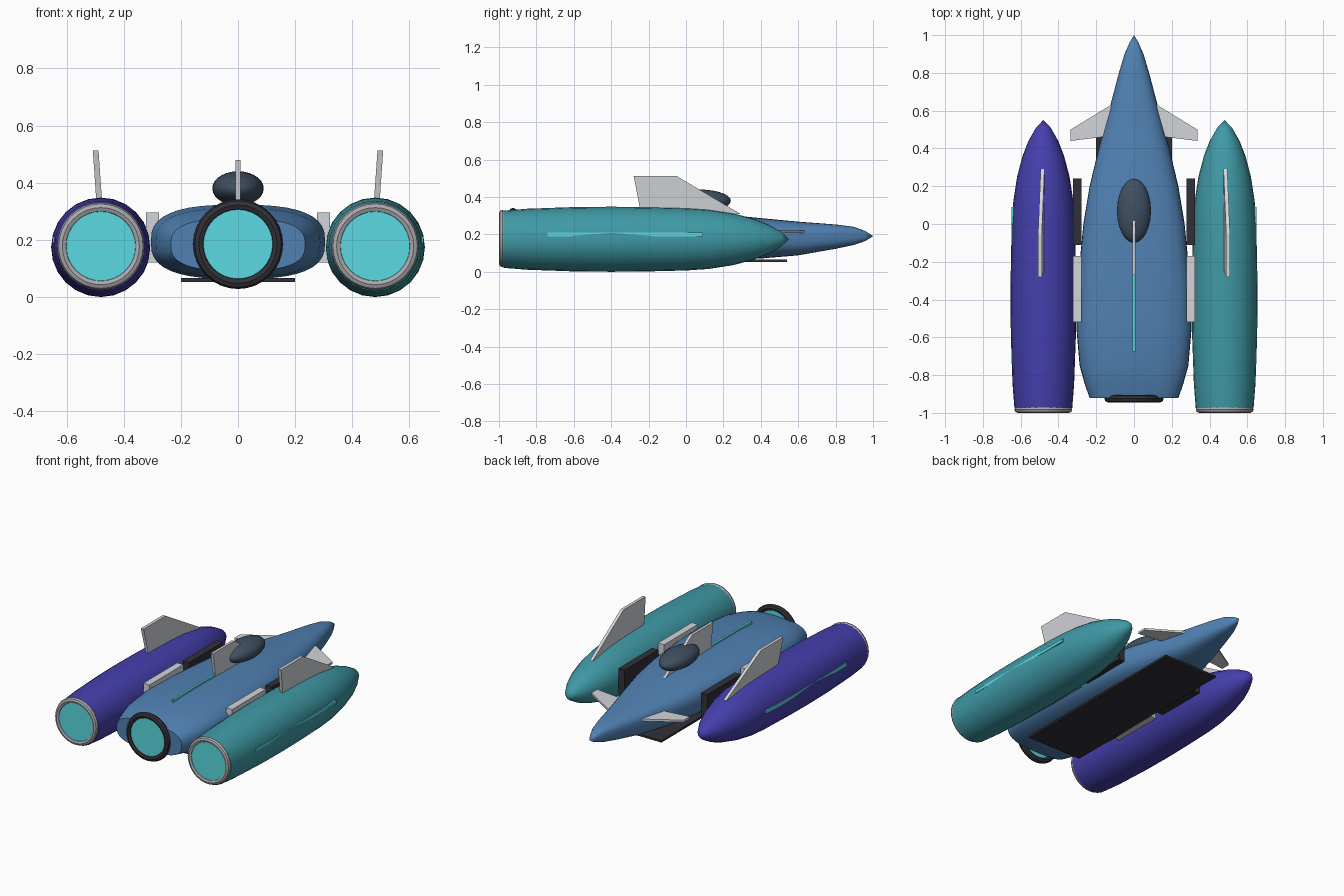
import bpy, math
from mathutils import Matrix

if "Cube" in bpy.data.objects:
    bpy.data.objects.remove(bpy.data.objects["Cube"])


def mat(name, rgb):
    m = bpy.data.materials.new(name)
    m.diffuse_color = (*rgb, 1)
    m.use_nodes = True
    m.node_tree.nodes["Principled BSDF"].inputs["Base Color"].default_value = m.diffuse_color
    return m


BLUE = mat("hull_blue", (0.08, 0.22, 0.45))
VIOLET = mat("pod_violet", (0.06, 0.05, 0.42))
TEAL = mat("pod_teal", (0.05, 0.32, 0.38))
DARK = mat("dark_metal", (0.03, 0.03, 0.04))
GLASS = mat("canopy_glass", (0.05, 0.08, 0.12))
GLOW = mat("cyan_glow", (0.1, 0.7, 0.75))
LIGHT = mat("light_panel", (0.65, 0.66, 0.7))
GREY = mat("ring_grey", (0.4, 0.4, 0.43))


def make(name, verts, faces, material, smooth=None):
    me = bpy.data.meshes.new(name)
    me.from_pydata(verts, [], faces)
    ob = bpy.data.objects.new(name, me)
    bpy.context.collection.objects.link(ob)
    return finish(ob, name, material, smooth)


def finish(ob, name, material, smooth=None):
    ob.name = name
    ob.data.materials.append(material)
    bpy.ops.object.select_all(action='DESELECT')
    ob.select_set(True)
    bpy.context.view_layer.objects.active = ob
    if smooth:
        bpy.ops.object.shade_smooth_by_angle(angle=math.radians(smooth))
    return ob


def loft(name, cx, stations, n, sides, material):
    """Skin of superellipse sections along y: (y, half width, half height, centre z); last is a tip."""
    verts, faces = [], []
    for y, a, b, cz in stations[:-1]:
        for i in range(sides):
            t = 2 * math.pi * i / sides
            c, s = math.cos(t), math.sin(t)
            verts.append((cx + a * math.copysign(abs(c) ** (2 / n), c), y,
                          cz + b * math.copysign(abs(s) ** (2 / n), s)))
    rings = len(stations) - 1
    for r in range(rings - 1):
        for i in range(sides):
            j = (i + 1) % sides
            faces.append((r * sides + j, r * sides + i, (r + 1) * sides + i, (r + 1) * sides + j))
    tip, last = len(verts), (rings - 1) * sides
    verts.append((cx, stations[-1][0], stations[-1][3]))
    faces += [(last + (i + 1) % sides, last + i, tip) for i in range(sides)]
    faces.append(tuple(range(sides)))
    return make(name, verts, faces, material, 40)


def box(name, x0, x1, y0, y1, z0, z1, material):
    return plate(name, [(x0, y0, z0), (x1, y0, z0), (x1, y1, z0), (x0, y1, z0)], (0, 0, z1 - z0), material)


def plate(name, outline, off, material):
    """Prism: an outline pushed along an offset vector."""
    k = len(outline)
    verts = list(outline) + [tuple(p[i] + off[i] for i in range(3)) for p in outline]
    faces = [tuple(reversed(range(k))), tuple(range(k, 2 * k))]
    faces += [(i, (i + 1) % k, k + (i + 1) % k, k + i) for i in range(k)]
    ob = make(name, verts, faces, material)
    bpy.ops.object.mode_set(mode='EDIT')
    bpy.ops.mesh.select_all(action='SELECT')
    bpy.ops.mesh.normals_make_consistent(inside=False)
    bpy.ops.object.mode_set(mode='OBJECT')
    return ob


def nozzle(name, x, y, z, major, minor, material):
    """Exhaust ring with a glowing disc inside."""
    rot = (math.pi / 2, 0, 0)
    bpy.ops.mesh.primitive_torus_add(major_radius=major, minor_radius=minor, major_segments=32,
                                     minor_segments=8, location=(x, y, z), rotation=rot)
    finish(bpy.context.object, name + "_ring", material, 30)
    bpy.ops.mesh.primitive_cylinder_add(vertices=32, radius=major - minor * 0.5, depth=0.02,
                                        location=(x, y, z), rotation=rot)
    finish(bpy.context.object, name + "_glow", GLOW, 30)


# Main fuselage with flattened round section
loft("fuselage", 0, [
    (-0.92, 0.235, 0.092, 0.183), (-0.85, 0.26, 0.107, 0.187), (-0.75, 0.288, 0.12, 0.19),
    (-0.55, 0.305, 0.13, 0.193), (-0.3, 0.297, 0.13, 0.193), (0.0, 0.268, 0.127, 0.191),
    (0.2, 0.235, 0.12, 0.187), (0.4, 0.187, 0.108, 0.179), (0.6, 0.133, 0.09, 0.178),
    (0.8, 0.08, 0.065, 0.188), (0.9, 0.05, 0.048, 0.192), (0.96, 0.024, 0.026, 0.191),
    (1.0, 0, 0, 0.19)], 2.75, 40, BLUE)
nozzle("main_engine", 0, -0.925, 0.185, 0.137, 0.02, DARK)

# Canopy
bpy.ops.mesh.primitive_uv_sphere_add(segments=24, ring_count=14, radius=1)
canopy = bpy.context.object
canopy.data.transform(Matrix.Translation((0, 0.07, 0.38)) @ Matrix.Diagonal((0.09, 0.17, 0.06, 1)))
finish(canopy, "canopy", GLASS, 60)

# Centre fin, spine light and belly plate
plate("centre_fin", [(-0.009, -0.24, 0.3), (-0.009, 0.23, 0.3), (-0.009, -0.05, 0.48),
                     (-0.009, -0.27, 0.48)], (0.018, 0, 0), LIGHT)
box("spine_light", -0.007, 0.007, -0.675, -0.23, 0.31, 0.333, GLOW)
box("belly_plate", -0.2, 0.2, -0.76, 0.54, 0.053, 0.066, DARK)

# Both sides: pods, pylons, fins, canards
pod_profile = [(-0.975, 0.153), (-0.85, 0.163), (-0.6, 0.172), (-0.4, 0.174), (-0.2, 0.172),
               (0.0, 0.167), (0.12, 0.159), (0.25, 0.139), (0.36, 0.11), (0.44, 0.079),
               (0.51, 0.039), (0.55, 0)]
for side, s, colour in (("left", -1, VIOLET), ("right", 1, TEAL)):
    loft(side + "_pod", s * 0.48, [(y, r, r, 0.174) for y, r in pod_profile], 2, 24, colour)
    nozzle(side + "_pod_engine", s * 0.48, -0.982, 0.178, 0.135, 0.018, GREY)
    box(side + "_pod_light", s * 0.63, s * 0.6495, -0.74, 0.09, 0.19, 0.21, GLOW)
    box(side + "_rear_pylon", s * 0.277, s * 0.322, -0.52, -0.17, 0.12, 0.295, LIGHT)
    box(side + "_front_pylon", s * 0.277, s * 0.322, -0.11, 0.24, 0.12, 0.285, DARK)
    plate(side + "_pod_fin", [(s * 0.474, -0.24, 0.31), (s * 0.474, 0.29, 0.31),
                              (s * 0.488, -0.05, 0.512), (s * 0.488, -0.28, 0.512)],
          (s * 0.02, 0, 0), LIGHT)
    plate(side + "_canard", [(s * 0.09, 0.47, 0.207), (s * 0.335, 0.44, 0.207),
                             (s * 0.335, 0.50, 0.207), (s * 0.09, 0.65, 0.207)],
          (0, 0, 0.014), LIGHT)
